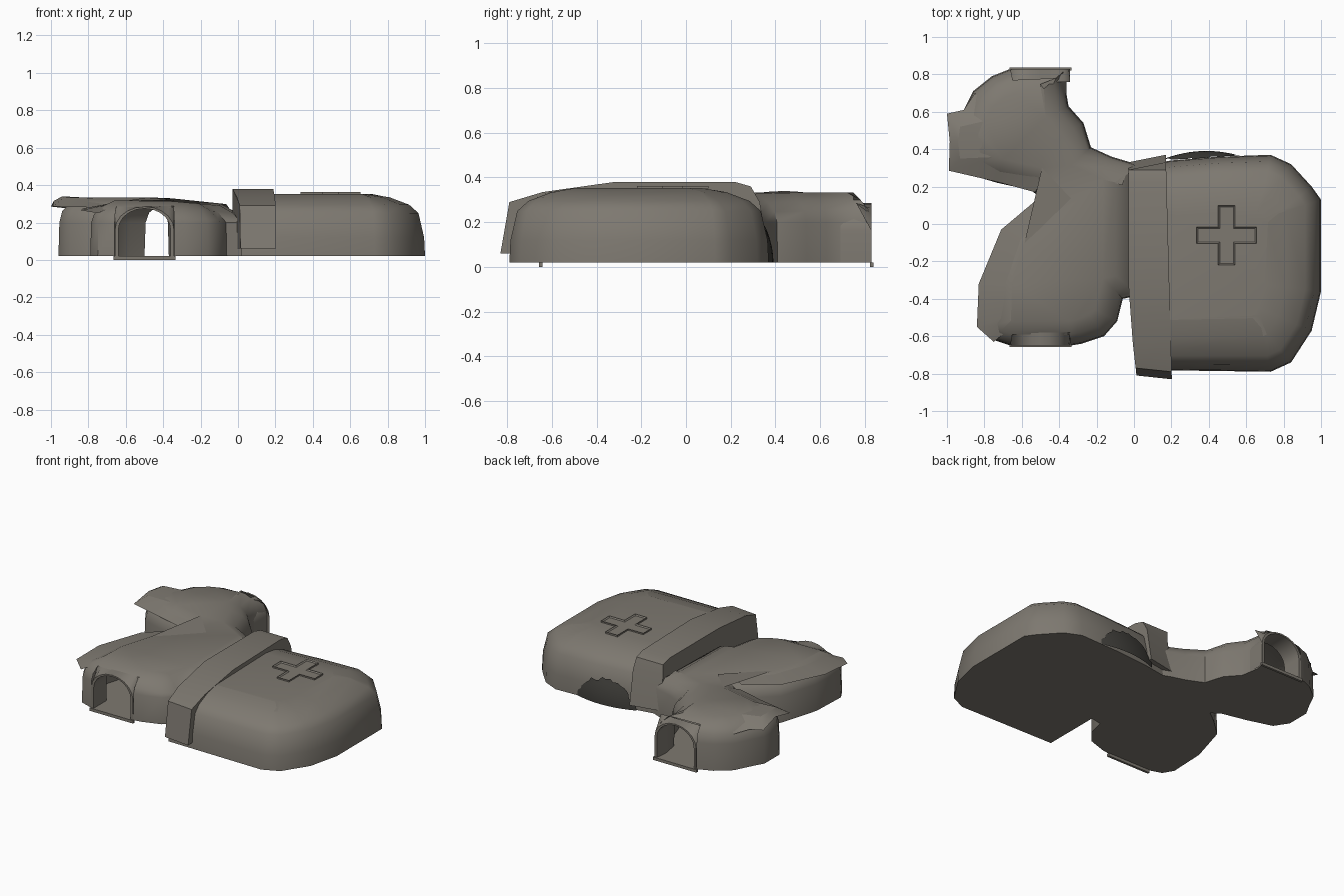
import bpy, bmesh, math, random
from mathutils import Vector

if "Cube" in bpy.data.objects:
    bpy.data.objects.remove(bpy.data.objects["Cube"])

random.seed(4)


def colour(name, rgb):
    m = bpy.data.materials.new(name)
    m.diffuse_color = (*rgb, 1)
    m.use_nodes = True
    m.node_tree.nodes["Principled BSDF"].inputs["Base Color"].default_value = m.diffuse_color
    return m


stone = colour("warm grey", (0.207, 0.19, 0.163))
dark = colour("dark grey", (0.05, 0.048, 0.042))


def finish(name, bm, angle=40, recalc=True, mat=stone):
    if recalc:
        bmesh.ops.recalc_face_normals(bm, faces=bm.faces[:])
    me = bpy.data.meshes.new(name)
    bm.to_mesh(me)
    bm.free()
    me.materials.append(mat)
    ob = bpy.data.objects.new(name, me)
    bpy.context.collection.objects.link(ob)
    bpy.ops.object.select_all(action='DESELECT')
    ob.select_set(True)
    bpy.context.view_layer.objects.active = ob
    bpy.ops.object.shade_smooth_by_angle(angle=math.radians(angle))
    return ob


def inset(outline, d):
    """Move a counter-clockwise outline inward by d, with limited mitres."""
    out = []
    n = len(outline)
    for i in range(n):
        a, b, c = (Vector(outline[j % n]) for j in (i - 1, i, i + 1))
        e, f = (b - a).normalized(), (c - b).normalized()
        m = Vector((-e.y - f.y, e.x + f.x)).normalized()
        out.append(b + m * d / max(0.8, m.dot(Vector((-e.y, e.x)))))
    return out


def shell(name, outline, rings, doors=(), flat_x=None, height=lambda x, y, z: z):
    """Floor, walls and domed roof lofted from one outline; doors are skipped segments."""
    bm = bmesh.new()
    loops = []
    for z, d in rings:
        row = []
        for p, q in zip(outline, inset(outline, d)):
            x = p[0] if flat_x is not None and p[0] < flat_x else q.x
            row.append(bm.verts.new((x, q.y, height(x, q.y, z))))
        loops.append(row)
    n = len(outline)
    for k in range(len(rings) - 1):
        for i in range(n):
            if i in doors and rings[k + 1][0] < 0.31:
                continue
            j = (i + 1) % n
            bm.faces.new((loops[k][i], loops[k][j], loops[k + 1][j], loops[k + 1][i]))
    caps = [bm.faces.new(loops[-1]), bm.faces.new(loops[0][::-1])]
    bmesh.ops.triangulate(bm, faces=caps)
    return finish(name, bm)


def strip(name, a, b):
    """Ribbon of quads between two rows of points."""
    bm = bmesh.new()
    va, vb = [bm.verts.new(p) for p in a], [bm.verts.new(p) for p in b]
    for i in range(len(a) - 1):
        f = bm.faces.new((va[i], va[i + 1], vb[i + 1], vb[i]))
        f.normal_update()
        if f.normal.z < 0:
            f.normal_flip()
    return finish(name, bm, recalc=False)


# large hall
hall = [(0.02, -0.78), (0.73, -0.79), (0.84, -0.74), (0.95, -0.57), (1.0, -0.36),
        (1.0, 0.13), (0.95, 0.20), (0.84, 0.32), (0.73, 0.37), (0.45, 0.36),
        (0.2, 0.34), (0.02, 0.31)]
shell("hall", hall, [(0.02, 0), (0.12, 0.005), (0.25, 0.035), (0.295, 0.085),
                     (0.335, 0.19), (0.352, 0.30)], flat_x=0.1)

# twin chambers with neck, open at both doorways
rooms = [(-0.79, -0.55), (-0.75, -0.62), (-0.66, -0.65), (-0.34, -0.65), (-0.28, -0.64),
         (-0.16, -0.60), (-0.09, -0.52), (-0.06, -0.40), (0.03, -0.38), (0.03, 0.31),
         (-0.02, 0.33), (-0.12, 0.36), (-0.23, 0.41), (-0.27, 0.54), (-0.35, 0.63),
         (-0.37, 0.75), (-0.36, 0.83), (-0.66, 0.83), (-0.76, 0.79), (-0.86, 0.71),
         (-0.91, 0.61), (-0.96, 0.52), (-0.96, 0.36), (-0.90, 0.27), (-0.73, 0.22),
         (-0.55, 0.18), (-0.50, 0.14), (-0.58, 0.08), (-0.70, -0.03), (-0.78, -0.30)]


def room_height(x, y, z):
    if z > 0.22:
        z -= max(0, x + 0.4) * 0.09
        z -= 0.015 * min(1, max(0, 0.3 - y) * 3)
    return z


shell("chambers", rooms, [(0.02, 0), (0.2, 0.005), (0.26, 0.02), (0.30, 0.06),
                          (0.333, 0.13)], doors=(2, 16), height=room_height)

# overhanging roof lips on the left side, running into the roof
strip("front_lip",
      [(-0.52, 0.13, 0.29), (-0.71, -0.03, 0.285), (-0.83, -0.32, 0.275),
       (-0.84, -0.55, 0.265), (-0.75, -0.63, 0.25)],
      [(-0.42, 0.10, 0.305), (-0.60, -0.10, 0.308), (-0.64, -0.32, 0.31),
       (-0.64, -0.48, 0.308), (-0.64, -0.54, 0.295)])
strip("rear_lip",
      [(-0.85, 0.70, 0.26), (-0.91, 0.61, 0.275), (-1.0, 0.59, 0.285), (-0.985, 0.44, 0.315),
       (-0.99, 0.285, 0.285), (-0.73, 0.225, 0.28), (-0.53, 0.17, 0.28)],
      [(-0.77, 0.62, 0.322), (-0.80, 0.55, 0.328), (-0.93, 0.52, 0.335), (-0.94, 0.44, 0.34),
       (-0.93, 0.35, 0.335), (-0.70, 0.36, 0.328), (-0.45, 0.28, 0.32)])
strip("rear_lip_top",
      [(-0.80, 0.55, 0.328), (-0.93, 0.52, 0.335), (-0.94, 0.44, 0.34), (-0.93, 0.35, 0.335),
       (-0.70, 0.36, 0.328)],
      [(-0.76, 0.52, 0.33), (-0.76, 0.50, 0.33), (-0.76, 0.45, 0.33), (-0.76, 0.40, 0.33),
       (-0.69, 0.38, 0.33)])

# collar across the joint
bm = bmesh.new()
profile = [(-0.83, 0.06), (-0.79, 0.29), (-0.64, 0.335), (-0.32, 0.38), (0.22, 0.38),
           (0.29, 0.36), (0.33, 0.29), (0.37, 0.06)]
left, right = [], []
for y, z in profile:
    t = max(0, -0.4 - y) / 0.4
    shift = 0.02 if y < -0.7 else -0.04 if y > 0.3 else 0
    left.append(bm.verts.new((-0.03 + 0.04 * t, y + shift, z)))
    right.append(bm.verts.new((0.18 - 0.027 * y, y, z)))
for i in range(len(profile)):
    j = (i + 1) % len(profile)
    bm.faces.new((left[i], left[j], right[j], right[i]))
bm.faces.new(left)
bm.faces.new(right)
finish("collar", bm, 25)


# door arches: barrel, rim and the wall above
def arch(half, top):
    pts = [(-half, 0.02)]
    for k in range(11):
        a = math.pi * (1 - k / 10)
        pts.append((half * math.cos(a), 0.16 + (top - 0.16) * math.sin(a)))
    return pts + [(half, 0.02)]


for name, y, s in (("front_door", -0.65, 1), ("rear_door", 0.83, -1)):
    bm = bmesh.new()
    rows = []
    for half, top, yy in ((0.158, 0.285, 0), (0.14, 0.275, 0), (0.14, 0.275, 0.14)):
        rows.append([bm.verts.new((-0.5 + x, y + s * yy, z)) for x, z in arch(half, top)])
    for a, b in zip(rows, rows[1:]):
        for i in range(len(a) - 1):
            bm.faces.new((a[i], a[i + 1], b[i + 1], b[i]))
    rim = rows[0][1:-1]
    brow = [bm.verts.new((v.co.x, y + s * 0.07, 0.287)) for v in rim]
    for i in range(len(rim) - 1):
        bm.faces.new((rim[i], rim[i + 1], brow[i + 1], brow[i]))
    finish(name, bm)
    # threshold
    bm = bmesh.new()
    bmesh.ops.create_cube(bm, size=1)
    for v in bm.verts:
        v.co = (-0.5 + v.co.x * 0.33, y + s * v.co.y * 0.016, 0.01 + v.co.z * 0.02)
    finish(name + "_threshold", bm)

# raised cross on the hall roof with a sunken face
bm = bmesh.new()
w, r = 0.045, 0.16
pts = []
for k in range(4):
    c, s = round(math.cos(k * math.pi / 2)), round(math.sin(k * math.pi / 2))
    for x, y in ((r, -w), (r, w), (w, w)):
        pts.append(bm.verts.new((0.495 + x * c - y * s, -0.06 + x * s + y * c, 0.35)))
face = bm.faces.new(pts)
top = bmesh.ops.extrude_face_region(bm, geom=[face])
verts = [g for g in top["geom"] if isinstance(g, bmesh.types.BMVert)]
bmesh.ops.translate(bm, verts=verts, vec=(0, 0, 0.012))
cap = [g for g in top["geom"] if isinstance(g, bmesh.types.BMFace)]
bmesh.ops.inset_region(bm, faces=cap, thickness=0.012)
bmesh.ops.translate(bm, verts=list(cap[0].verts), vec=(0, 0, -0.007))
finish("roof_cross", bm, 20)

# ragged rubble mound against the rear wall
bm = bmesh.new()
prev = None
for k in range(7):
    ring = []
    for i in range(25):
        a = math.pi * i / 24
        q = k / 6 * (1 + (random.uniform(-0.07, 0.07) if k else 0))
        x = 0.36 + 0.21 * q * math.cos(a)
        wall = 0.352 + 0.045 * (x - 0.36)
        ring.append(bm.verts.new((x, wall + 0.038 - 0.036 * q * q,
                                  0.02 + 0.16 * q * math.sin(a))))
    if prev:
        for i in range(24):
            bm.faces.new((prev[i], ring[i], ring[i + 1], prev[i + 1]))
    prev = ring
bmesh.ops.remove_doubles(bm, verts=bm.verts[:], dist=0.0005)
bmesh.ops.recalc_face_normals(bm, faces=bm.faces[:])
if sum(f.normal.y for f in bm.faces) < 0:
    bmesh.ops.reverse_faces(bm, faces=bm.faces[:])
finish("rubble", bm, 20, recalc=False, mat=dark)
